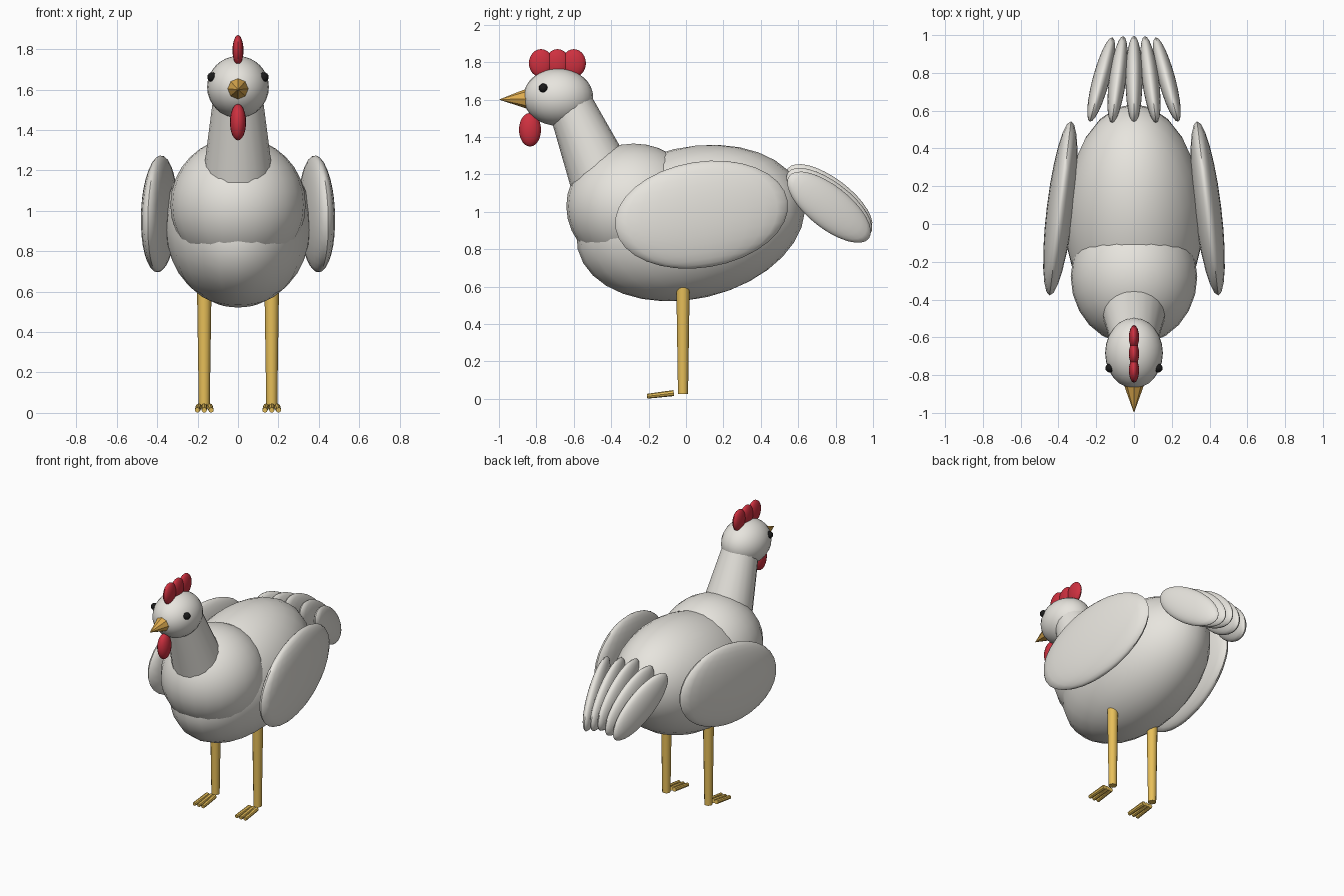
import bpy
from math import radians
from mathutils import Vector

if "Cube" in bpy.data.objects:
    bpy.data.objects.remove(bpy.data.objects["Cube"])


def material(name, rgb):
    m = bpy.data.materials.new(name)
    m.diffuse_color = (*rgb, 1)
    m.use_nodes = True
    m.node_tree.nodes["Principled BSDF"].inputs["Base Color"].default_value = m.diffuse_color
    return m


WHITE = material("white_feathers", (0.80, 0.78, 0.73))
RED = material("red_skin", (0.62, 0.03, 0.05))
ORANGE = material("orange_beak", (0.75, 0.42, 0.08))
YELLOW = material("yellow_legs", (0.80, 0.52, 0.10))
BLACK = material("black_eye", (0.01, 0.01, 0.01))


def finish(name, mat):
    ob = bpy.context.object
    ob.name = name
    ob.data.materials.append(mat)
    bpy.ops.object.transform_apply(location=False, rotation=True, scale=True)
    bpy.ops.object.shade_smooth_by_angle(angle=radians(40))
    return ob


def ellipsoid(name, loc, radii, mat, tilt=0, yaw=0, seg=24, rings=16):
    bpy.ops.mesh.primitive_uv_sphere_add(
        segments=seg, ring_count=rings, radius=1, location=loc,
        rotation=(radians(tilt), 0, radians(yaw)))
    bpy.context.object.scale = radii
    return finish(name, mat)


def taper(name, start, end, r1, r2, mat, sides=12):
    a, b = Vector(start), Vector(end)
    d = b - a
    bpy.ops.mesh.primitive_cone_add(
        vertices=sides, radius1=r1, radius2=r2, depth=d.length,
        location=(a + b) / 2, rotation=d.to_track_quat('Z', 'Y').to_euler())
    return finish(name, mat)


# Torso, neck and head
ellipsoid("body", (0, 0.025, 0.94), (0.365, 0.62, 0.405), WHITE, tilt=13)
ellipsoid("chest", (0, -0.28, 1.03), (0.335, 0.36, 0.335), WHITE)
taper("neck", (0, -0.427, 1.12), (0, -0.622, 1.582), 0.18, 0.12, WHITE, 20)
ellipsoid("head", (0, -0.683, 1.613), (0.153, 0.187, 0.153), WHITE)

# Face
taper("beak", (0, -0.85, 1.605), (0, -1.0, 1.60), 0.054, 0, ORANGE, 8)
ellipsoid("wattle", (0, -0.834, 1.439), (0.04, 0.059, 0.09), RED, seg=16, rings=12)
for i, y in enumerate((-0.775, -0.687, -0.6)):
    ellipsoid(f"comb_{i + 1}", (0, y, 1.795), (0.027, 0.065, 0.075), RED, seg=16, rings=12)

# Tail feathers, tips drawn together
for i in range(-2, 3):
    ellipsoid(f"tail_feather_{i + 3}", (0.087 * i, 0.765, 1.065 - 0.02 * abs(i)),
              (0.045, 0.277, 0.115), WHITE, tilt=-37, yaw=7.5 * i)

# Paired parts
for side, s in (("left", 1), ("right", -1)):
    ellipsoid(f"{side}_eye", (0.128 * s, -0.763, 1.662), (0.024,) * 3, BLACK, seg=12, rings=8)
    ellipsoid(f"{side}_wing", (0.39 * s, 0.083, 0.985), (0.072, 0.47, 0.283),
              WHITE, tilt=9, yaw=7 * s)
    x = 0.167 * s
    taper(f"{side}_leg", (x, -0.016, 0.027), (x, -0.016, 0.62), 0.027, 0.036, YELLOW)
    for t in (-1, 0, 1):
        taper(f"{side}_toe_{t + 2}", (x + 0.027 * t, -0.066, 0.031),
              (x + 0.034 * t, -0.208, 0.014), 0.016, 0.013, YELLOW, 8)
